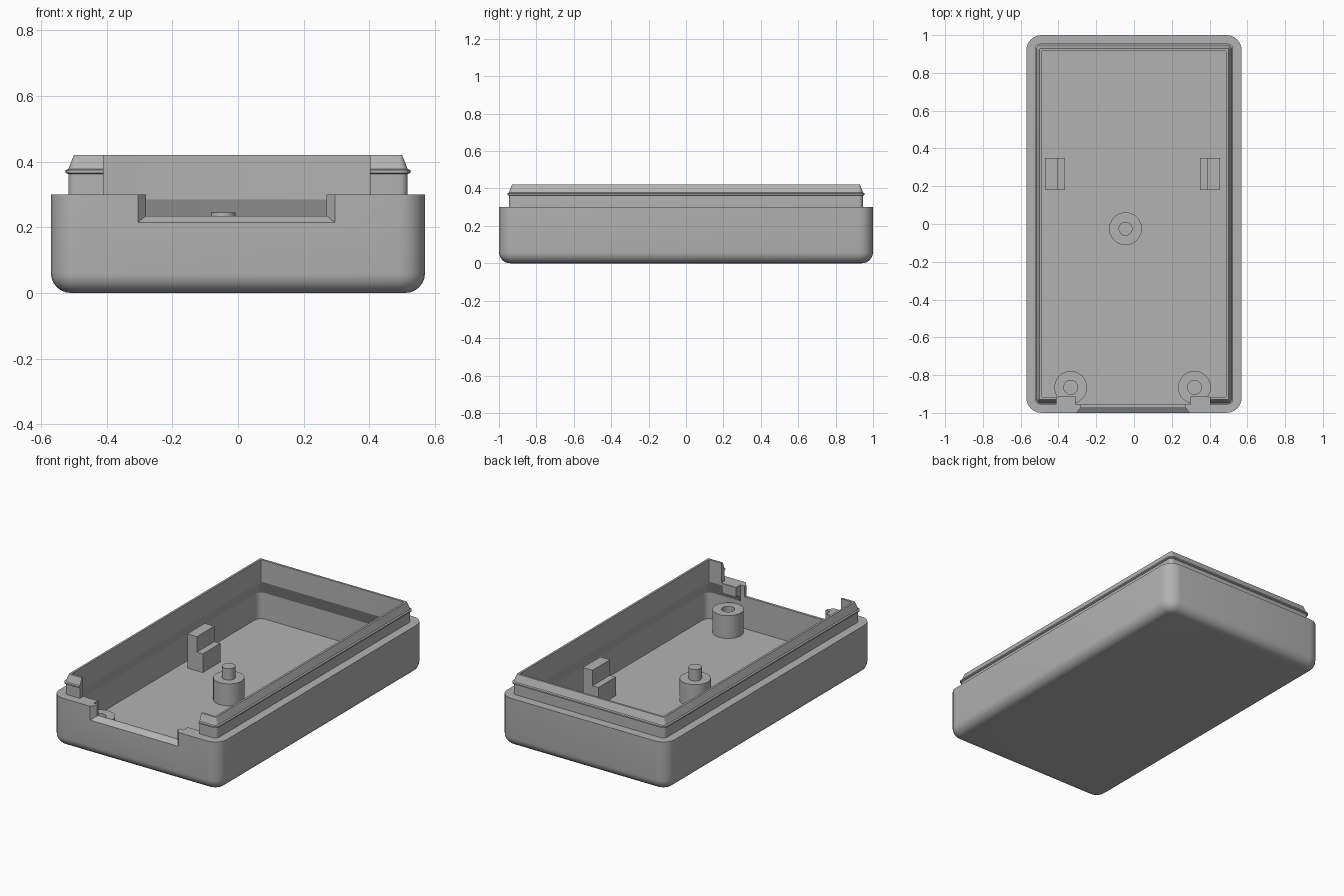
import bpy, bmesh, math

if "Cube" in bpy.data.objects:
    bpy.data.objects.remove(bpy.data.objects["Cube"], do_unlink=True)

grey = bpy.data.materials.new("plain grey")
grey.use_nodes = True
grey.diffuse_color = (0.45, 0.45, 0.45, 1)
grey.node_tree.nodes["Principled BSDF"].inputs["Base Color"].default_value = (0.45, 0.45, 0.45, 1)


def outline(hx, hy, r, segs=6):
    """Rounded rectangle, or a circle when r equals both half sizes."""
    pts = []
    for k, (sx, sy) in enumerate([(1, 1), (-1, 1), (-1, -1), (1, -1)]):
        for i in range(segs + 1):
            a = math.pi / 2 * (k + i / segs)
            pts.append((sx * (hx - r) + r * math.cos(a), sy * (hy - r) + r * math.sin(a)))
    return pts


def make_object(name, bm):
    bmesh.ops.remove_doubles(bm, verts=bm.verts, dist=1e-5)
    bmesh.ops.recalc_face_normals(bm, faces=bm.faces)
    mesh = bpy.data.meshes.new(name)
    bm.to_mesh(mesh)
    bm.free()
    mesh.materials.append(grey)
    ob = bpy.data.objects.new(name, mesh)
    bpy.context.collection.objects.link(ob)
    return ob


def activate(ob):
    bpy.ops.object.select_all(action="DESELECT")
    ob.select_set(True)
    bpy.context.view_layer.objects.active = ob


def smooth(ob):
    activate(ob)
    bpy.ops.object.shade_smooth_by_angle(angle=math.radians(20))


def loft(name, rings, x=0, y=0):
    """Skin rings of (half x, half y, corner radius, z) and cap both ends."""
    bm = bmesh.new()
    loops = [[bm.verts.new((x + px, y + py, z)) for px, py in outline(hx, hy, r)]
             for hx, hy, r, z in rings]
    n = len(loops[0])
    for a, b in zip(loops, loops[1:]):
        for i in range(n):
            j = (i + 1) % n
            bm.faces.new((a[i], a[j], b[j], b[i]))
    bm.faces.new(loops[0][::-1])
    bm.faces.new(loops[-1])
    return make_object(name, bm)


def lathe(name, profile, x, y):
    return loft(name, [(r, r, r, z) for r, z in profile], x, y)


def prism(name, profile, y0, y1):
    """Extrude an x-z profile along y."""
    bm = bmesh.new()
    a = [bm.verts.new((px, y0, z)) for px, z in profile]
    b = [bm.verts.new((px, y1, z)) for px, z in profile]
    bm.faces.new(a)
    bm.faces.new(b[::-1])
    for i in range(len(a)):
        j = (i + 1) % len(a)
        bm.faces.new((a[j], a[i], b[i], b[j]))
    return make_object(name, bm)


def box(name, x0, x1, y0, y1, z0, z1):
    return prism(name, [(x0, z0), (x1, z0), (x1, z1), (x0, z1)], y0, y1)


def cut(target, cutter):
    cutter.hide_render = True
    mod = target.modifiers.new("cut", "BOOLEAN")
    mod.operation = "DIFFERENCE"
    mod.solver = "EXACT"
    mod.object = cutter
    activate(target)
    bpy.ops.object.modifier_apply(modifier=mod.name)
    bpy.data.objects.remove(cutter, do_unlink=True)


# Tray: filleted base, outer wall, beaded lip, then down the inside to the floor
W, D, FILLET = 0.57, 1.0, 0.06
rings = []
for i in range(7):
    a = math.pi / 2 * i / 6
    inset = FILLET * (1 - math.sin(a))
    rings.append((W - inset, D - inset, 0.08 - inset, FILLET * (1 - math.cos(a))))
rings += [(W, D, 0.08, 0.30)]
rings += [(hx, hx + 0.43, r, z) for hx, r, z in [
    (0.517, 0.025, 0.30), (0.517, 0.025, 0.362), (0.525, 0.03, 0.366),
    (0.525, 0.03, 0.374), (0.517, 0.025, 0.378), (0.50, 0.008, 0.42),
    (0.487, 0.004, 0.42), (0.487, 0.004, 0.285), (0.525, 0.04, 0.20), (0.525, 0.04, 0.04)]]
tray = loft("tray", rings)

# Front opening: gap in the lip, thinned wall, and bevelled notch
cut(tray, box("lip_gap_cutter", -0.41, 0.402, -1.1, -0.85, 0.30, 0.6))
cut(tray, box("wall_relief_cutter", -0.31, 0.30, -0.955, -0.8, 0.19, 0.6))
bm = bmesh.new()
sections = []
for y, half, z in [(-1.03, 0.325, 0.195), (-0.97, 0.275, 0.235), (-0.85, 0.275, 0.235)]:
    sections.append([bm.verts.new((px - 0.005, y, pz)) for px, pz in
                     [(-half, z), (half, z), (half, 0.6), (-half, 0.6)]])
for a, b in zip(sections, sections[1:]):
    for i in range(4):
        j = (i + 1) % 4
        bm.faces.new((a[i], a[j], b[j], b[i]))
bm.faces.new(sections[0])
bm.faces.new(sections[-1])
cut(tray, make_object("notch_cutter", bm))
smooth(tray)

# Corner blocks beside the notch
for side, x0, x1 in [("right", -0.405, -0.31), ("left", 0.30, 0.395)]:
    box(side + "_notch_block", x0, x1, -0.96, -0.912, 0.24, 0.299)

# Hollow screw posts at the front
for side, x in [("right", -0.335), ("left", 0.32)]:
    smooth(lathe(side + "_screw_post",
                 [(0.087, 0.03), (0.087, 0.18), (0.037, 0.18), (0.037, 0.045)], x, -0.865))

# Locating post with a pin in the middle
smooth(lathe("pin_post", [(0.087, 0.03), (0.087, 0.175), (0.037, 0.175), (0.037, 0.245)],
             -0.045, -0.025))

# Stepped supports, taller towards the side walls
for side, s, outer in [("right", -1, 0.47), ("left", 1, 0.455)]:
    steps = [(outer, 0.03), (outer, 0.25), (outer - 0.065, 0.25),
             (outer - 0.065, 0.155), (outer - 0.105, 0.155), (outer - 0.105, 0.03)]
    prism(side + "_stepped_support", [(s * px, z) for px, z in steps], 0.18, 0.35)
